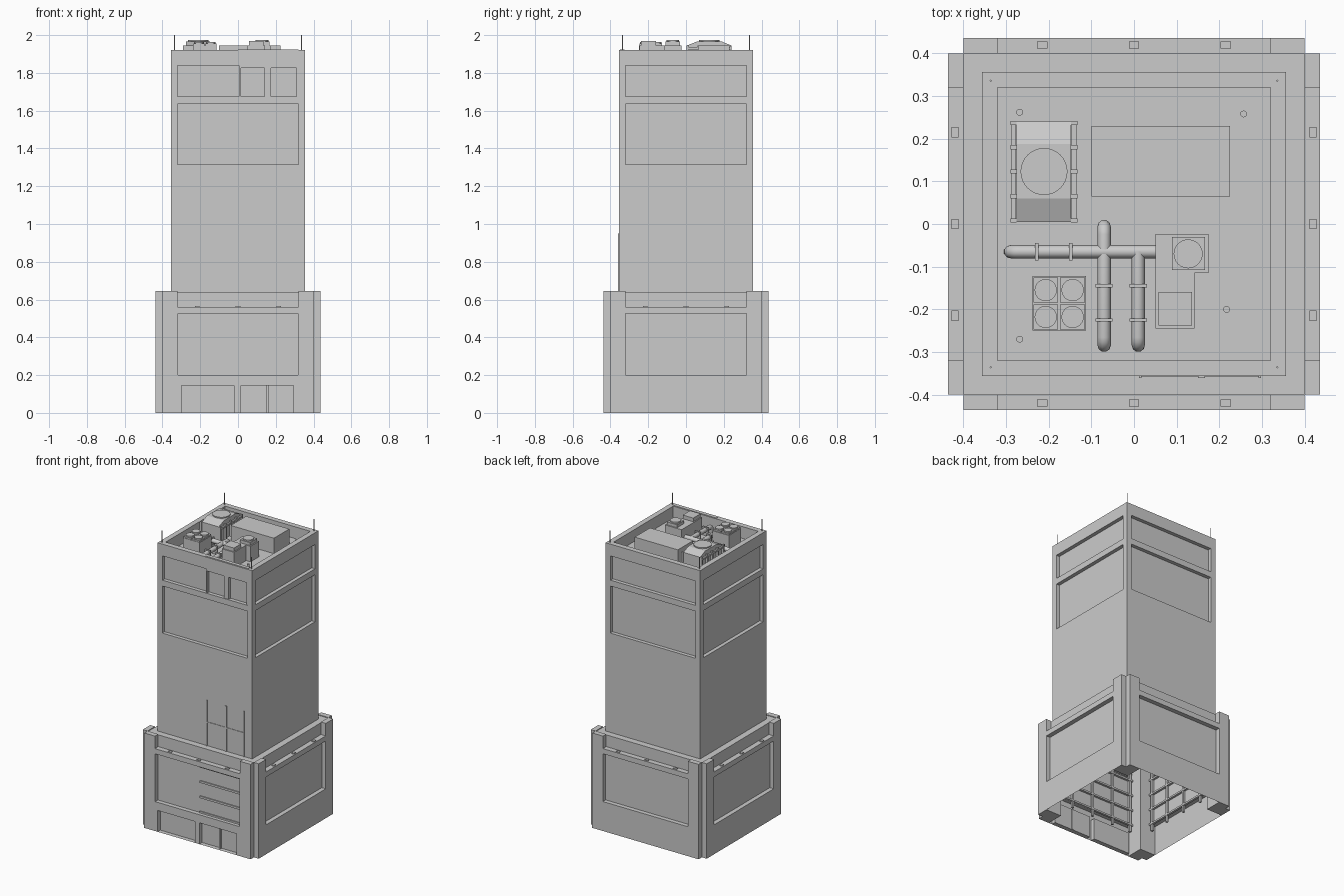
import bpy, bmesh, math
from mathutils import Matrix, Vector

if "Cube" in bpy.data.objects:
    bpy.data.objects.remove(bpy.data.objects["Cube"])


def finish(bm, name):
    me = bpy.data.meshes.new(name)
    bm.to_mesh(me)
    bm.free()
    ob = bpy.data.objects.new(name, me)
    bpy.context.collection.objects.link(ob)
    return ob


def add_box(bm, x0, x1, y0, y1, z0, z1, turn=0):
    m = (Matrix.Rotation(turn * math.pi / 2, 4, 'Z')
         @ Matrix.Translation(((x0 + x1) / 2, (y0 + y1) / 2, (z0 + z1) / 2))
         @ Matrix.Diagonal((x1 - x0, y1 - y0, z1 - z0, 1)))
    bmesh.ops.create_cube(bm, size=1, matrix=m)


def boxes(name, items):
    bm = bmesh.new()
    for it in items:
        add_box(bm, *it)
    return finish(bm, name)


def cylinders(name, items, seg=24):
    bm = bmesh.new()
    for x, y, r, z0, z1 in items:
        bmesh.ops.create_cone(bm, cap_ends=True, segments=seg, radius1=r, radius2=r,
                              depth=z1 - z0, matrix=Matrix.Translation((x, y, (z0 + z1) / 2)))
    ob = finish(bm, name)
    bpy.context.view_layer.objects.active = ob
    ob.select_set(True)
    bpy.ops.object.shade_smooth_by_angle(angle=math.radians(40))
    ob.select_set(False)


def quad(bm, turn, pts):
    # points are (along the wall, distance from the axis, height)
    r = Matrix.Rotation(turn * math.pi / 2, 4, 'Z')
    bm.faces.new([bm.verts.new(r @ Vector((u, -d, z))) for u, d, z in pts])


def wall(bm, turn, u0, u1, z0, z1, d, openings=()):
    # flat wall sheet with recessed panels
    us = sorted({u0, u1, *[v for o in openings for v in o[:2]]})
    zs = sorted({z0, z1, *[v for o in openings for v in o[2:4]]})
    for a, b in zip(us, us[1:]):
        for c, e in zip(zs, zs[1:]):
            mu, mz = (a + b) / 2, (c + e) / 2
            if not any(o[0] < mu < o[1] and o[2] < mz < o[3] for o in openings):
                quad(bm, turn, [(a, d, c), (b, d, c), (b, d, e), (a, d, e)])
    for a, b, c, e, dep in openings:
        ring = [(a, c), (b, c), (b, e), (a, e)]
        quad(bm, turn, [(u, d - dep, z) for u, z in ring])
        for p, q in zip(ring, ring[1:] + ring[:1]):
            quad(bm, turn, [(p[0], d, p[1]), (q[0], d, q[1]),
                            (q[0], d - dep, q[1]), (p[0], d - dep, p[1])])


def level(bm, turn, h_out, h_in, z):
    # mitred quarter of a flat square ring
    quad(bm, turn, [(-h_out, h_out, z), (h_out, h_out, z), (h_in, h_in, z), (-h_in, h_in, z)])


S, B, F, P = 0.356, 0.40, 0.436, 0.32   # shaft, base core, base face, panel half widths
ROOF, TOP, DECK = 1.84, 1.92, 0.64

# Shaft with recessed panels, parapet and roof
bm = bmesh.new()
for t in range(4):
    wall(bm, t, -S, S, DECK, TOP, S,
         [(-P, P, 1.675, 1.84, 0.025), (-P, P, 1.315, 1.635, 0.025)])
    level(bm, t, S, P, TOP)
    quad(bm, t, [(P, P, ROOF), (-P, P, ROOF), (-P, P, TOP), (P, P, TOP)])
add_roof = [(-P, P, ROOF), (P, P, ROOF), (P, -P, ROOF), (-P, -P, ROOF)]
quad(bm, 0, add_roof)
bmesh.ops.remove_doubles(bm, verts=bm.verts, dist=1e-5)
finish(bm, "tower_shaft")

# Hollow base walls
bm = bmesh.new()
for t in range(4):
    holes = [(-P, P, 0.20, 0.525, 0.03)]
    if t == 0:
        holes = [(-0.318, 0.318, 0.20, 0.525, 0.03),
                 (-0.30, -0.02, 0.0, 0.145, 0.03), (0.015, 0.295, 0.0, 0.145, 0.03)]
    wall(bm, t, -P, P, 0, 0.56, F, holes)
    quad(bm, t, [(-P, F, 0.56), (P, F, 0.56), (P, B, 0.56), (-P, B, 0.56)])
    wall(bm, t, -B, B, 0.56, DECK, B)
    level(bm, t, B, S, DECK)
bmesh.ops.remove_doubles(bm, verts=bm.verts, dist=1e-5)
finish(bm, "base_walls")

# Corner columns and the pilasters on each side of them
items = []
for t in range(4):
    items.append((P, B, -B, -P, 0, DECK, t))
    for a, b in ((-B, -P), (P, B)):
        items.append((a, b, -F, -B, 0, 0.645, t))
boxes("corner_pilasters", items)

# Mullions and shelves behind the base panels, seen from below
items = []
for t in range(4):
    for z in (0.20, 0.305, 0.41, 0.515):
        items.append((-P, P, -0.405, -0.39, z - 0.006, z + 0.006, t))
    for u in (-0.3, -0.16, 0.0, 0.16, 0.3):
        items.append((u - 0.007, u + 0.007, -0.405, -0.392, 0.15, 0.56, t))
boxes("inner_framing", items)

# Front facade shelves and window bars on the right half
items = []
for z in (0.204, 0.308, 0.412, 0.516):
    items.append((0.0, 0.318, -0.413, -0.40, z - 0.007, z + 0.007))
boxes("base_window_shelves", items)
items = [(u - w, u + w, -S - 0.005, -S + 0.01, DECK, 0.95)
         for u, w in ((0.015, 0.003), (0.158, 0.008), (0.295, 0.003))]
items.append((0.015, 0.295, -S - 0.003, -S + 0.01, 0.795, 0.803))
boxes("shaft_window_bars", items)
items = [(a, b, -S + 0.004, -S + 0.03, 1.675, 1.84)
         for a, b in ((0.004, 0.015), (0.14, 0.175), (0.31, P))]
items.append((0.004, P, -S + 0.004, -S + 0.03, 1.825, 1.84))
boxes("upper_window_frame", items)
boxes("door_post", [(0.15, 0.162, -0.42, -0.40, 0, 0.145)])

# Ledge lights
boxes("ledge_lights", [(u - 0.012, u + 0.012, -0.428, -0.412, 0.558, 0.565, t)
                       for t in range(4) for u in (-0.215, 0, 0.215)])

# Parapet strip and antennas
boxes("parapet_strip", [(0.0, P, -0.35, -0.325, 1.91, 1.923)])
cylinders("antennas", [(x, y, 0.0025, 1.90, 2.0)
                       for x in (-0.336, 0.336) for y in (-0.336, 0.336)], 8)

# Large plant room
boxes("plant_room", [(-0.10, 0.225, 0.065, 0.23, ROOF, 1.945)])

# Large fan unit: chamfered body, frame brackets and fan
bm = bmesh.new()
prof = [(0.005, ROOF), (0.24, ROOF), (0.24, 1.945), (0.187, 1.967), (0.06, 1.967), (0.005, 1.945)]
face = bm.faces.new([bm.verts.new((-0.275, y, z)) for y, z in prof])
ext = bmesh.ops.extrude_face_region(bm, geom=[face])
bmesh.ops.translate(bm, vec=(0.127, 0, 0),
                    verts=[v for v in ext["geom"] if isinstance(v, bmesh.types.BMVert)])
bmesh.ops.recalc_face_normals(bm, faces=bm.faces)
finish(bm, "cooling_unit_body")
items = []
for x in (-0.29, -0.148):
    items.append((x + 0.002, x + 0.013, 0.005, 0.24, 1.925, 1.936))
    for y in (0.008, 0.065, 0.123, 0.18, 0.237):
        items.append((x, x + 0.015, y - 0.005, y + 0.005, ROOF, 1.945))
boxes("cooling_unit_frame", items)
cylinders("cooling_unit_fan", [(-0.211, 0.123, 0.055, 1.95, 1.974)], 32)

# Four fan unit
boxes("four_fan_unit", [(-0.238, -0.113, -0.25, -0.122, ROOF, 1.945)]
      + [(x - 0.029, x + 0.029, y - 0.029, y + 0.029, 1.945, 1.955)
         for x in (-0.207, -0.144) for y in (-0.218, -0.155)])
cylinders("four_fan_rotors", [(x, y, 0.026, 1.95, 1.964)
                              for x in (-0.207, -0.144) for y in (-0.218, -0.155)])

# L-shaped air handler
boxes("air_handler", [(0.05, 0.175, -0.115, -0.023, ROOF, 1.945),
                      (0.05, 0.142, -0.245, -0.115, ROOF, 1.945),
                      (0.089, 0.166, -0.108, -0.031, 1.945, 1.965),
                      (0.057, 0.136, -0.238, -0.16, 1.945, 1.97)])
cylinders("air_handler_fan", [(0.127, -0.07, 0.034, 1.955, 1.974)])

# Small roof vents
cylinders("roof_vents", [(x, y, 0.008, ROOF, 1.87) for x, y in
                         ((-0.268, 0.262), (0.257, 0.258), (0.217, -0.2), (-0.268, -0.27))], 12)


# Roof pipes, bent down into the roof at their free ends
def pipe(name, start, end, bend_start=False, z=1.88, r=0.0155, bend=0.02):
    a, b = Vector((*start, z)), Vector((*end, z))
    d = (b - a).normalized()

    def elbow(p, out):
        arc = []
        for i in range(5):
            t = i * math.pi / 8
            arc.append(p - out * bend * (1 - math.sin(t)) - Vector((0, 0, bend * (1 - math.cos(t)))))
        return arc + [Vector((p.x, p.y, ROOF - 0.005))]
    pts = (elbow(a + d * r, -d)[::-1] if bend_start else [a]) + elbow(b - d * r, d)
    cu = bpy.data.curves.new(name, 'CURVE')
    cu.dimensions = '3D'
    cu.bevel_depth, cu.bevel_resolution, cu.use_fill_caps = r, 3, True
    sp = cu.splines.new('POLY')
    sp.points.add(len(pts) - 1)
    for q, p in zip(sp.points, pts):
        q.co = (*p, 1)
    sp.use_smooth = True
    bpy.context.collection.objects.link(bpy.data.objects.new(name, cu))


pipe("pipe_cross", (0.055, -0.065), (-0.305, -0.065))
pipe("pipe_long", (-0.07, 0.01), (-0.07, -0.30), True)
pipe("pipe_short", (0.01, -0.065), (0.01, -0.30))

# Pipe clamps
items = [(x - 0.004, x + 0.004, -0.085, -0.045, ROOF, 1.9) for x in (-0.228, -0.148)]
items += [(x - 0.02, x + 0.02, y - 0.004, y + 0.004, ROOF, 1.9)
          for x in (-0.07, 0.01) for y in (-0.145, -0.225)]
boxes("pipe_clamps", items)
